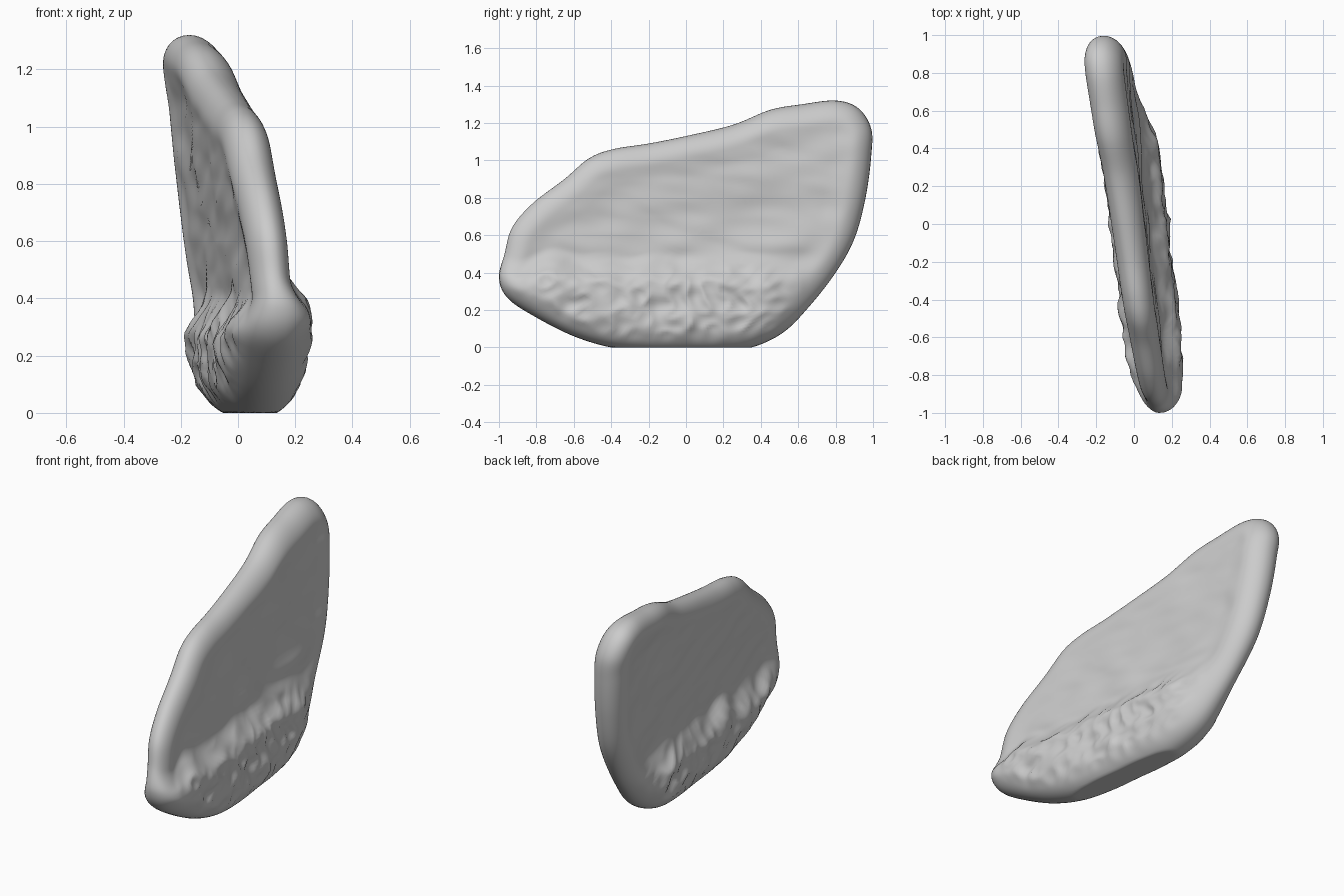
import bpy, bmesh, math
from mathutils import Vector, noise, kdtree

cube = bpy.data.objects.get("Cube")
if cube:
    bpy.data.objects.remove(cube)

# Side outline of the slab as (y, z) points
OUTLINE = [(-1, .37), (-.97, .5), (-.93, .64), (-.82, .77), (-.65, .9), (-.52, 1.01),
           (-.39, 1.06), (-.2, 1.09), (0, 1.13), (.25, 1.19), (.45, 1.27), (.62, 1.3),
           (.8, 1.32), (.92, 1.28), (.99, 1.17), (.99, 1.02), (.96, .8), (.9, .58),
           (.8, .4), (.66, .22), (.52, .08), (.35, 0), (.17, -.02), (0, -.02),
           (-.2, -.02), (-.4, 0), (-.6, .06), (-.8, .16), (-.95, .26)]
STEPS, RINGS = 9, 44
CENTRE = Vector((.05, .6))


def smooth(a, b, v):
    t = max(0, min(1, (v - a) / (b - a)))
    return t * t * (3 - 2 * t)


def rounded_loop(points, steps):
    """Closed smooth curve through the points."""
    pts = [Vector(p) for p in points]
    n, out = len(pts), []
    for i in range(n):
        a, b, c, d = (pts[(i + k) % n] for k in (-1, 0, 1, 2))
        for s in range(steps):
            t = s / steps
            out.append(b + (c - a) * t / 2 + (a * 2 - b * 5 + c * 4 - d) * t * t / 2
                       + (b * 3 - a - c * 3 + d) * t ** 3 / 2)
    return out


def half_thickness(y, z, d, side):
    """Rounded rim, shallow recessed panel and a swollen, lumpy foot."""
    def dome(length):
        return math.sqrt(1 - (1 - min(d / length, 1)) ** 2)

    wave = noise.noise(Vector((y * 5, side * 7, 0)))
    top = .41 + .04 * side + .05 * wave
    foot = smooth(top + .06, top - .12, z) * smooth(.78, .42, y)
    inner = smooth(.07, .22, d)
    # Chipped panel with broad, lengthwise flakes
    flakes = noise.noise(Vector((y * 2.5, z * 5, side * 3)))
    chips = noise.noise(Vector((y * 5 + z * 4, z * 10, side * 5)))
    slab = ((.075 + .015 * z + .012 * y) * dome(.12)
            - inner * (.012 - .014 * flakes - .01 * chips))
    # Rough foot with pits and knobs
    knobs = noise.noise(Vector((y * 7 + z * 3, z * 8, side * 4)))
    pits = abs(noise.noise(Vector((y * 10, z * 11, side * 9))))
    bulge = .152 * dome(.18) + smooth(.03, .14, d) * (.022 * knobs - .026 * pits + .004)
    return max(0, slab + (bulge - slab) * foot)


# Standing stone slab: rings running inwards on both faces
loop = rounded_loop(OUTLINE, STEPS)
count = len(loop)
rim = rounded_loop(OUTLINE, STEPS * 20)
rim_tree = kdtree.KDTree(len(rim))
for i, p in enumerate(rim):
    rim_tree.insert(p.to_3d(), i)
rim_tree.balance()
bm = bmesh.new()


def add_vert(p, side):
    y, z = p
    d = rim_tree.find(p.to_3d())[2]
    # The slab leans sideways and its high rear tip curls a little further
    mid = .04 - .07 * z - .12 * y - .025 * smooth(1.05, 1.35, z)
    return bm.verts.new((mid + side * half_thickness(y, z, d, side), y, max(z, 0)))


edge = [add_vert(p, 1) for p in loop]
for side in (1, -1):
    previous = edge
    for k in range(1, RINGS):
        scale = 1 - (k / RINGS) ** 1.5
        ring = [add_vert(CENTRE + (p - CENTRE) * scale, side) for p in loop]
        for i in range(count):
            j = (i + 1) % count
            bm.faces.new((previous[i], previous[j], ring[j], ring[i]))
        previous = ring
    hub = add_vert(CENTRE, side)
    for i in range(count):
        bm.faces.new((previous[i], previous[(i + 1) % count], hub))
bmesh.ops.recalc_face_normals(bm, faces=bm.faces)

mesh = bpy.data.meshes.new("stone_slab")
bm.to_mesh(mesh)
bm.free()
slab = bpy.data.objects.new("stone_slab", mesh)
bpy.context.collection.objects.link(slab)

# Plain grey stone
grey = (.6, .6, .6, 1)
stone = bpy.data.materials.new("grey_stone")
stone.use_nodes = True
stone.diffuse_color = grey
stone.node_tree.nodes["Principled BSDF"].inputs["Base Color"].default_value = grey
mesh.materials.append(stone)

bpy.ops.object.select_all(action="DESELECT")
slab.select_set(True)
bpy.context.view_layer.objects.active = slab
bpy.ops.object.shade_smooth_by_angle(angle=math.radians(50))
